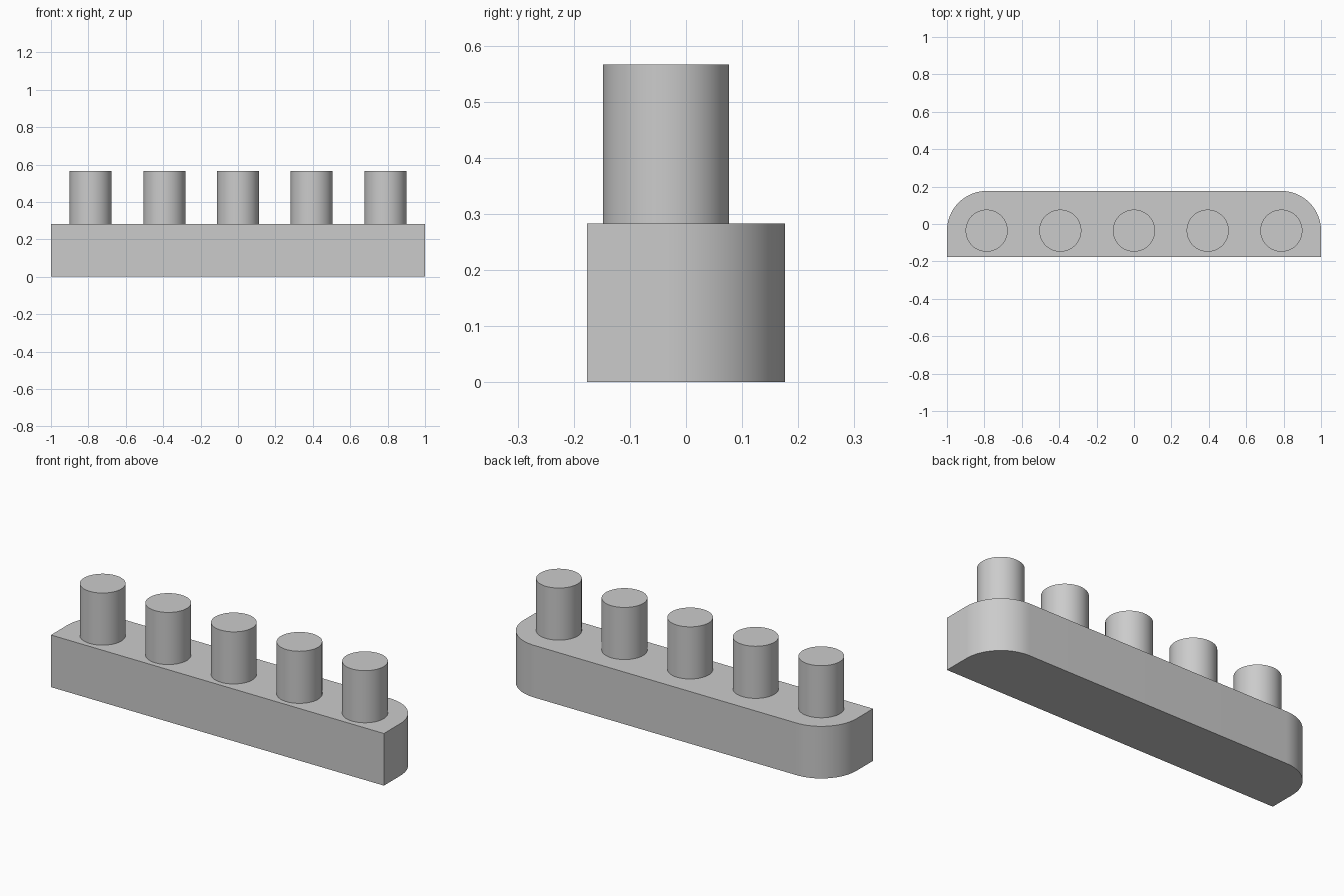
import bpy, bmesh
from math import sin, cos, pi

cube = bpy.data.objects.get("Cube")
if cube:
    bpy.data.objects.remove(cube, do_unlink=True)

grey = bpy.data.materials.new("light grey")
grey.use_nodes = True
colour = (0.6, 0.6, 0.6, 1)
grey.diffuse_color = colour
grey.node_tree.nodes["Principled BSDF"].inputs["Base Color"].default_value = colour

HALF_LENGTH, FRONT, BACK = 1.0, -0.1765, 0.1765
BASE_TOP, PEG_TOP = 0.283, 0.566
CORNER, PEG_RADIUS = 0.212, 0.1125
PEG_X, PEG_Y = HALF_LENGTH - CORNER, BACK - CORNER


def arc(cx, cy, radius, start, end, steps):
    angles = [start + (end - start) * i / steps for i in range(steps + 1)]
    return [(cx + radius * cos(a), cy + radius * sin(a)) for a in angles]


def extrude_outline(name, outline, bottom, top):
    """Solid prism from a counter-clockwise outline."""
    bm = bmesh.new()
    face = bm.faces.new([bm.verts.new((x, y, bottom)) for x, y in outline])
    result = bmesh.ops.extrude_face_region(bm, geom=[face], use_keep_orig=True)
    for v in result["geom"]:
        if isinstance(v, bmesh.types.BMVert):
            v.co.z = top
    bmesh.ops.recalc_face_normals(bm, faces=bm.faces)
    mesh = bpy.data.meshes.new(name)
    bm.to_mesh(mesh)
    bm.free()
    mesh.materials.append(grey)
    obj = bpy.data.objects.new(name, mesh)
    bpy.context.collection.objects.link(obj)
    bpy.ops.object.select_all(action="DESELECT")
    obj.select_set(True)
    bpy.context.view_layer.objects.active = obj
    bpy.ops.object.shade_smooth_by_angle(angle=pi / 6)
    return obj


# Base bar: square front corners, rounded back corners
outline = [(-HALF_LENGTH, FRONT), (HALF_LENGTH, FRONT)]
outline += arc(PEG_X, PEG_Y, CORNER, 0, pi / 2, 24)
outline += arc(-PEG_X, PEG_Y, CORNER, pi / 2, pi, 24)
extrude_outline("base_bar", outline, 0, BASE_TOP)

# Row of five round pegs, the end ones concentric with the rounded corners
for i in range(5):
    x = PEG_X * (i - 2) / 2
    circle = arc(x, PEG_Y, PEG_RADIUS, 0, 2 * pi, 64)[:-1]
    extrude_outline(f"peg_{i + 1}", circle, BASE_TOP, PEG_TOP)
